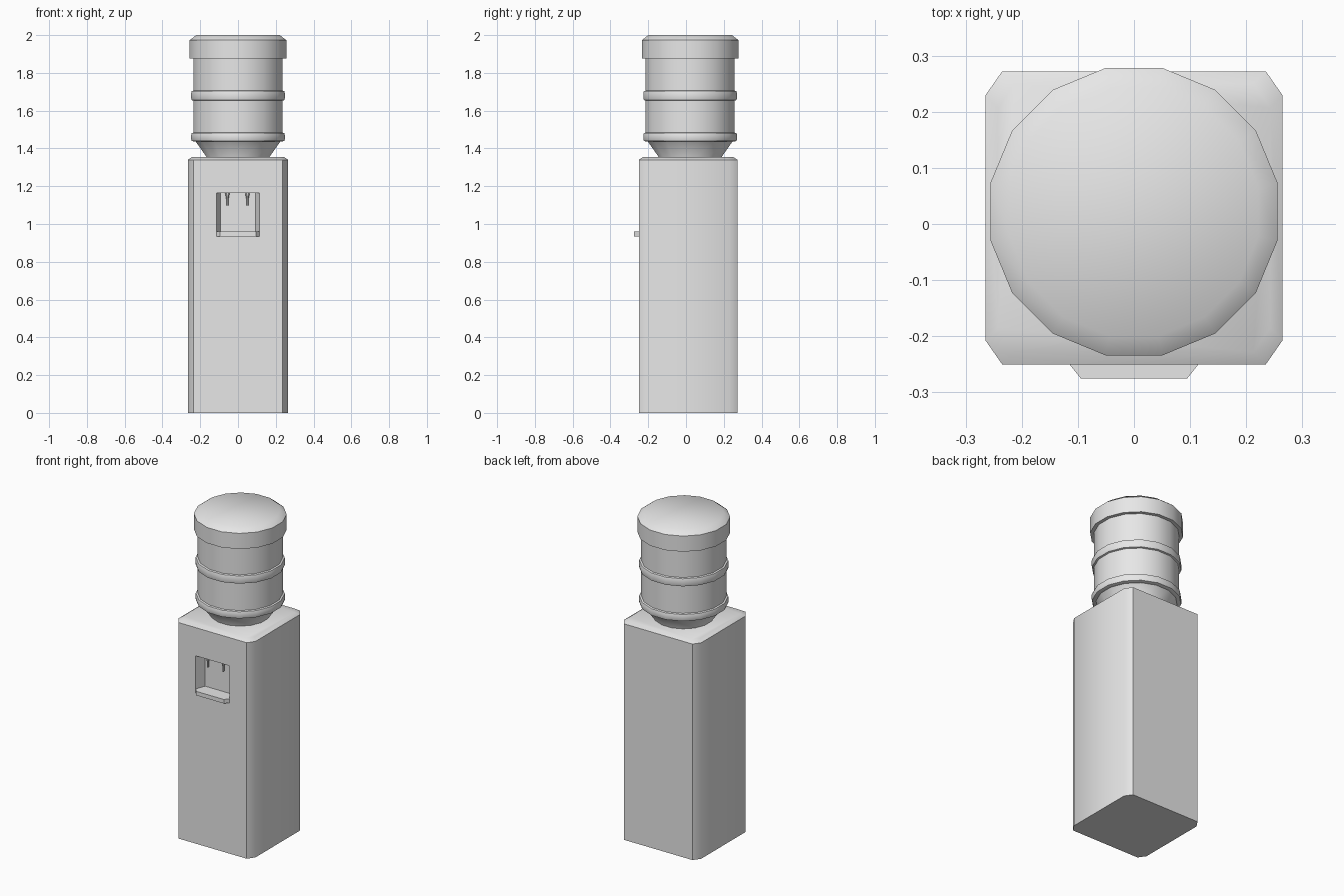
import bpy, bmesh
from math import sin, cos, pi, radians

cube = bpy.data.objects.get("Cube")
if cube:
    bpy.data.objects.remove(cube, do_unlink=True)

grey = bpy.data.materials.new("light_grey")
grey.use_nodes = True
grey.diffuse_color = (0.8, 0.8, 0.8, 1)
grey.node_tree.nodes["Principled BSDF"].inputs["Base Color"].default_value = (0.8, 0.8, 0.8, 1)


def loft(name, rings):
    """Closed solid skinned through rings of equal point count."""
    bm = bmesh.new()
    loops = [[bm.verts.new(p) for p in ring] for ring in rings]
    n = len(loops[0])
    for a, b in zip(loops, loops[1:]):
        for i in range(n):
            j = (i + 1) % n
            bm.faces.new((a[i], a[j], b[j], b[i]))
    bm.faces.new(loops[0][::-1])
    bm.faces.new(loops[-1])
    bmesh.ops.recalc_face_normals(bm, faces=bm.faces)
    mesh = bpy.data.meshes.new(name)
    bm.to_mesh(mesh)
    bm.free()
    mesh.materials.append(grey)
    obj = bpy.data.objects.new(name, mesh)
    bpy.context.collection.objects.link(obj)
    return obj


def select(obj):
    bpy.ops.object.select_all(action='DESELECT')
    obj.select_set(True)
    bpy.context.view_layer.objects.active = obj


def smooth(obj):
    select(obj)
    bpy.ops.object.shade_smooth_by_angle(angle=radians(40))


def lathe(name, profile, x, y, sides):
    step = 2 * pi / sides
    obj = loft(name, [[(x + r * cos((i + 0.5) * step), y + r * sin((i + 0.5) * step), z)
                       for i in range(sides)] for r, z in profile])
    smooth(obj)


def body_ring(z, inset):
    """Rectangle with cut corners."""
    hx, hy, cx, cy, mid = 0.265 - inset, 0.261 - inset, 0.03, 0.043, 0.011
    quarter = [(hx, hy - cy), (hx - cx, hy)]
    pts = quarter + [(-x, y) for x, y in quarter[::-1]]
    pts += [(-x, -y) for x, y in pts]
    return [(x, y + mid, z) for x, y in pts]


# Cabinet with a tapered dispensing niche
cabinet = loft("cabinet", [body_ring(0, 0), body_ring(1.34, 0), body_ring(1.355, 0.022)])


def niche_ring(half, y):
    return [(-half, y, 0.95), (half, y, 0.95), (half, y, 1.165), (-half, y, 1.165)]


cutter = loft("niche_cutter", [niche_ring(0.115, -0.3), niche_ring(0.115, -0.25),
                               niche_ring(0.092, -0.19)])
cutter.hide_render = True
cut = cabinet.modifiers.new("niche", 'BOOLEAN')
cut.object = cutter
cut.operation = 'DIFFERENCE'
cut.solver = 'EXACT'
select(cabinet)
bpy.ops.object.modifier_apply(modifier=cut.name)
bpy.data.objects.remove(cutter, do_unlink=True)
smooth(cabinet)

# Drip tray
outline = [(-0.115, -0.25), (-0.095, -0.275), (0.095, -0.275),
           (0.115, -0.25), (0.095, -0.185), (-0.095, -0.185)]
smooth(loft("drip_tray", [[(x, y, z) for x, y in outline] for z in (0.935, 0.96)]))

# Taps
for side, x in (("right", -0.056), ("left", 0.05)):
    lathe(side + "_tap", [(0.005, 1.098), (0.006, 1.13), (0.014, 1.17)], x, -0.215, 8)


# Water bottle with two raised bands and a wide cap
def band(low, high):
    return [(0.24, low), (0.25, low + 0.003), (0.253, low + 0.014),
            (0.253, high - 0.014), (0.25, high - 0.003), (0.24, high)]


profile = [(0.17, 1.345), (0.17, 1.355), (0.228, 1.436)]
profile += band(1.437, 1.484) + band(1.653, 1.706)
profile += [(0.24, 1.876), (0.261, 1.876), (0.261, 1.973), (0.226, 2.0)]
lathe("water_bottle", profile, 0, 0.022, 16)
